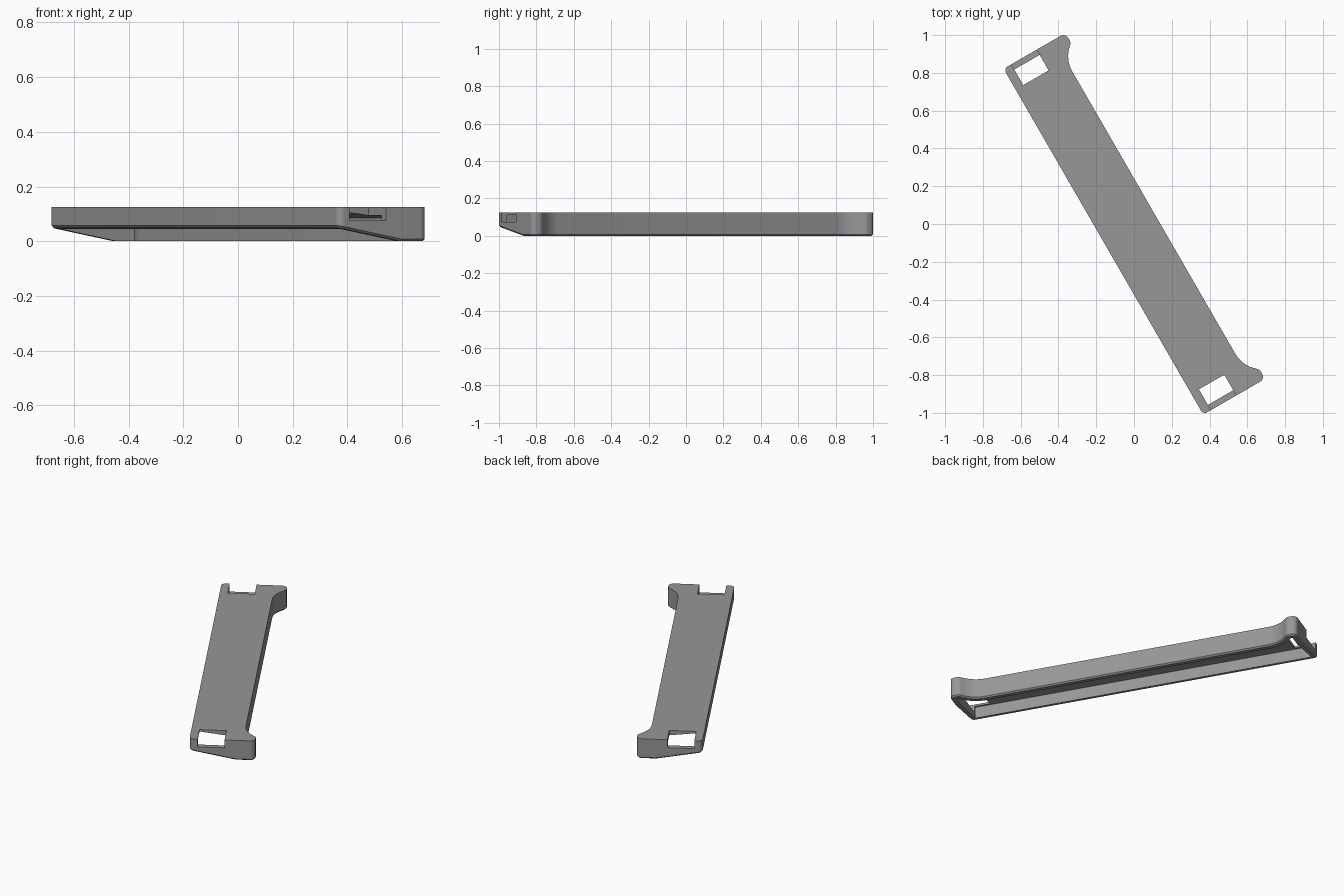
import bpy, bmesh, math
from mathutils import Vector

if "Cube" in bpy.data.objects:
    bpy.data.objects.remove(bpy.data.objects["Cube"])

U, W, V, E = 1.057, 0.187, 0.191, 0.121   # half length, low side, horn side, straight edge
TOP, CREASE = 0.125, 0.08                 # top height, where the underside starts to slant
ANG = math.radians(-60)

# outline corners (u, v, fillet radius), counter-clockwise
half = [(U, -W, 0.025), (U, CREASE, 0), (U, V, 0.03), (1.0, V, 0.03), (0.93, E, 0.16)]
corners = half + [(-u, v, r) for u, v, r in reversed(half)]


def outline(inset, steps=8):
    """Rounded outline moved inward by inset; always the same point count."""
    n = len(corners)
    pts = [Vector(c[:2]) for c in corners]
    moved, turns = [], []
    for i in range(n):
        a = (pts[i] - pts[i - 1]).normalized()
        b = (pts[(i + 1) % n] - pts[i]).normalized()
        na, nb = Vector((-a.y, a.x)), Vector((-b.y, b.x))
        moved.append(pts[i] + (na + nb) * inset / (1 + na.dot(nb)))
        turns.append((a, b, math.atan2(a.cross(b), a.dot(b))))
    out = []
    for p, (a, b, t), (_, _, r) in zip(moved, turns, corners):
        if r == 0:
            out.append(p)
            continue
        s = 1 if t > 0 else -1
        rad = max(r - s * inset, 0.005)
        start = p - a * rad * math.tan(abs(t) / 2)
        centre = start + Vector((-a.y, a.x)) * rad * s
        for k in range(steps + 1):
            c, d = math.cos(t * k / steps), math.sin(t * k / steps)
            q = start - centre
            out.append(centre + Vector((q.x * c - q.y * d, q.x * d + q.y * c)))
    return out


def place(u, v, z):
    c, s = math.cos(ANG), math.sin(ANG)
    return (u * c - v * s, u * s + v * c, z)


def underside(v):
    return 0.05 * max(0.0, (CREASE - v) / (CREASE + W))


def ceiling(v):
    return 0.085 + 0.03 * (0.09 - v) / 0.245


def finish(name, bm):
    bmesh.ops.recalc_face_normals(bm, faces=bm.faces)
    me = bpy.data.meshes.new(name)
    bm.to_mesh(me)
    bm.free()
    ob = bpy.data.objects.new(name, me)
    bpy.context.collection.objects.link(ob)
    return ob


# hollow bracket: outer wall, chamfered rim, inner wall, sloping ceiling
CH, T = 0.008, 0.032
levels = [(0, lambda v: TOP), (0, lambda v: underside(v) + CH),
          (CH, underside), (T, underside), (T, ceiling)]
bm = bmesh.new()
loops = [[bm.verts.new(place(p.x, p.y, h(p.y))) for p in outline(i)] for i, h in levels]
for lo, hi in zip(loops, loops[1:]):
    for k in range(len(lo)):
        j = (k + 1) % len(lo)
        bm.faces.new((lo[k], hi[k], hi[j], lo[j]))
bm.faces.new(loops[0])
bm.faces.new(loops[-1])
bracket = finish("bracket", bm)
grey = bpy.data.materials.new("mid grey")
grey.diffuse_color = (0.31, 0.31, 0.31, 1)
grey.use_nodes = True
grey.node_tree.nodes["Principled BSDF"].inputs["Base Color"].default_value = grey.diffuse_color
bracket.data.materials.append(grey)

# open slots through the top at both ends
for side in (-1, 1):
    bm = bmesh.new()
    bmesh.ops.create_cube(bm, size=1)
    for v in bm.verts:
        v.co = place(side * (1.025 + v.co.x * 0.19), -0.0625 + v.co.y * 0.155, 0.175 + v.co.z * 0.2)
    cutter = finish("slot_cutter", bm)
    cutter.hide_render = True
    mod = bracket.modifiers.new("slot", 'BOOLEAN')
    mod.object, mod.operation, mod.solver = cutter, 'DIFFERENCE', 'EXACT'
    bpy.context.view_layer.objects.active = bracket
    bpy.ops.object.modifier_apply(modifier=mod.name)
    bpy.data.objects.remove(cutter)

bpy.ops.object.select_all(action='DESELECT')
bracket.select_set(True)
bpy.context.view_layer.objects.active = bracket
bpy.ops.object.shade_smooth_by_angle(angle=math.radians(30))
